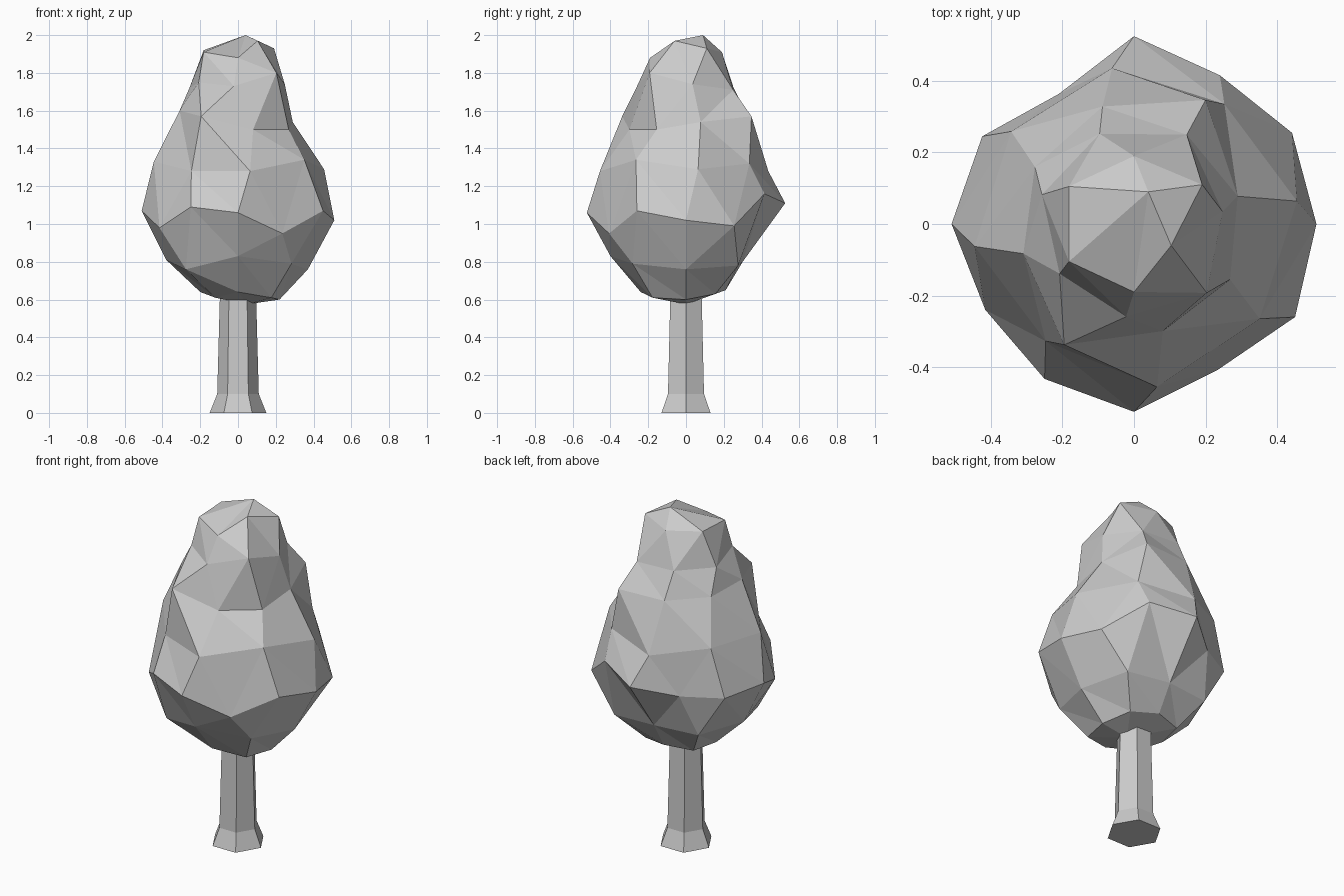
import bpy
import bmesh
from math import cos, sin, radians

cube = bpy.data.objects.get("Cube")
if cube:
    bpy.data.objects.remove(cube)

# one plain colour for the whole tree
grey = bpy.data.materials.new("plain_grey")
grey.use_nodes = True
tone = (0.6, 0.6, 0.6, 1)
grey.diffuse_color = tone
grey.node_tree.nodes["Principled BSDF"].inputs["Base Color"].default_value = tone


def make_object(name, bm):
    """Turn a bmesh into a flat shaded object with outward normals."""
    bmesh.ops.recalc_face_normals(bm, faces=bm.faces)
    mesh = bpy.data.meshes.new(name)
    bm.to_mesh(mesh)
    bm.free()
    mesh.materials.append(grey)
    obj = bpy.data.objects.new(name, mesh)
    bpy.context.collection.objects.link(obj)


def make_ring(bm, start, radii, heights):
    """Evenly turned ring; radii and heights are in hundredths."""
    step = 360 / len(radii)
    ring = []
    for i, (r, z) in enumerate(zip(radii, heights)):
        a = radians(start + i * step)
        ring.append(bm.verts.new((r * cos(a) / 100, r * sin(a) / 100, z / 100)))
    return start, step, ring


def zip_rings(bm, low, high):
    """Fill the band between two rings of any size with triangles."""
    (sa, da, a), (sb, db, b) = low, high
    i = j = 0
    while i < len(a) or j < len(b):
        va, vb = a[i % len(a)], b[j % len(b)]
        step_low = j == len(b) or (i < len(a) and sa + (i + 1) * da <= sb + (j + 1) * db)
        if step_low:
            i += 1
            bm.faces.new((va, a[i % len(a)], vb))
        else:
            j += 1
            bm.faces.new((va, b[j % len(b)], vb))


def cap_ring(bm, ring, tip):
    """Close a ring with a fan of triangles to one point."""
    verts = ring[2]
    point = bm.verts.new(tip)
    for i, v in enumerate(verts):
        bm.faces.new((v, verts[(i + 1) % len(verts)], point))


# faceted crown: start angle, radii and heights of each ring, bottom to top
crown_rings = [
    (0, [22, 22, 21, 23, 20, 17, 24, 25], [60, 63, 65, 64, 64, 61, 64, 61]),
    (0, [37, 39, 30, 38, 38, 39, 40, 40], [76, 78, 80, 80, 81, 76, 83, 79]),
    (0, [51, 51, 48, 52.5, 42, 49, 51, 48, 50, 52.5, 47, 52],
     [102, 99, 116, 111, 105, 105, 107, 98, 109, 106, 95, 107]),
    (8, [46, 42, 44, 43, 45, 41, 46, 44], [129, 132, 128, 133, 133, 128, 128, 134]),
    (15, [30, 40, 34, 32, 32, 39, 31, 31], [154, 157, 157, 158, 160, 157, 150, 150]),
    (8, [25, 29, 27, 27, 25, 26, 28], [174, 171, 172, 172, 175, 173, 180]),
    (30, [22, 19, 21, 21, 19, 12], [193, 191, 192, 191, 188, 197]),
]
bm = bmesh.new()
rings = [make_ring(bm, *r) for r in crown_rings]
for low, high in zip(rings, rings[1:]):
    zip_rings(bm, low, high)
cap_ring(bm, rings[0], (0.05, 0, 0.575))
cap_ring(bm, rings[-1], (0.04, 0.09, 2))
make_object("crown", bm)

# six sided trunk with a flared foot
bm = bmesh.new()
trunk = [make_ring(bm, 0, [r] * 6, [z] * 6) for r, z in ((15, 0), (11, 10), (9.5, 65))]
for low, high in zip(trunk, trunk[1:]):
    for i in range(6):
        k = (i + 1) % 6
        bm.faces.new((low[2][i], low[2][k], high[2][k], high[2][i]))
bm.faces.new(trunk[0][2])
bm.faces.new(trunk[-1][2])
make_object("trunk", bm)
